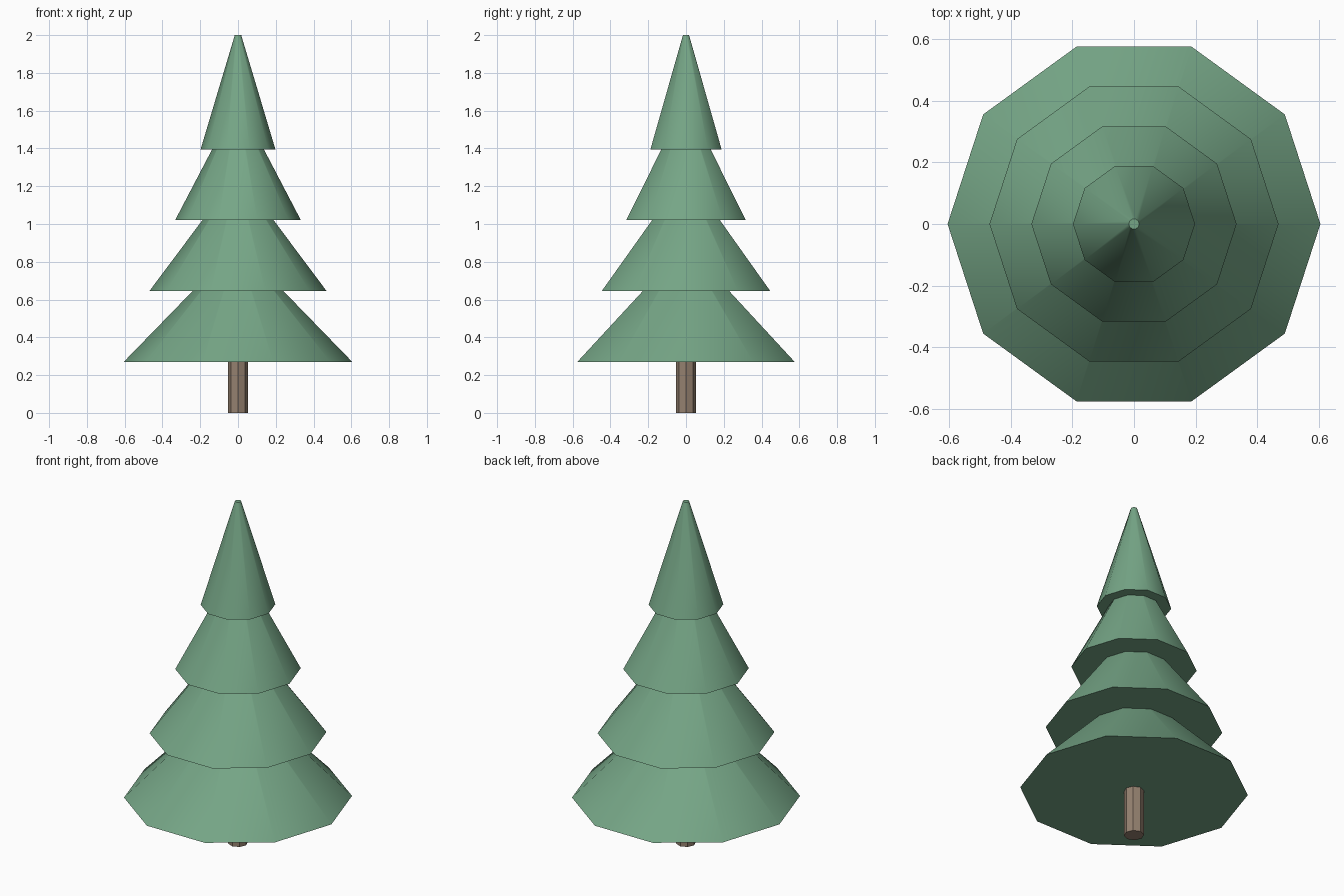
import bpy
import math

if "Cube" in bpy.data.objects:
    bpy.data.objects.remove(bpy.data.objects["Cube"])


def material(name, rgb):
    mat = bpy.data.materials.new(name)
    mat.diffuse_color = (*rgb, 1.0)
    mat.use_nodes = True
    mat.node_tree.nodes["Principled BSDF"].inputs["Base Color"].default_value = mat.diffuse_color
    return mat


def cone(name, sides, r_bottom, r_top, z_bottom, height, mat):
    # Rotated so a corner lies on the x axis
    bpy.ops.mesh.primitive_cone_add(
        vertices=sides, radius1=r_bottom, radius2=r_top, depth=height,
        location=(0, 0, z_bottom + height / 2), rotation=(0, 0, math.pi / 2))
    obj = bpy.context.object
    obj.name = name
    obj.data.materials.append(mat)
    return obj


needles = material("needles", (0.18, 0.38, 0.24))
bark = material("bark", (0.30, 0.22, 0.16))

# Eight-sided trunk, running up into the lowest tier
cone("trunk", 8, 0.053, 0.053, 0.0, 0.40, bark)

# Four overlapping ten-sided foliage tiers of equal height
TIER_HEIGHT = 0.605
for i, radius in enumerate((0.605, 0.469, 0.333, 0.198)):
    cone(f"foliage_tier_{i + 1}", 10, radius, 0.017,
         0.27 + 0.375 * i, TIER_HEIGHT, needles)
    bpy.ops.object.shade_smooth_by_angle(angle=math.radians(40))
